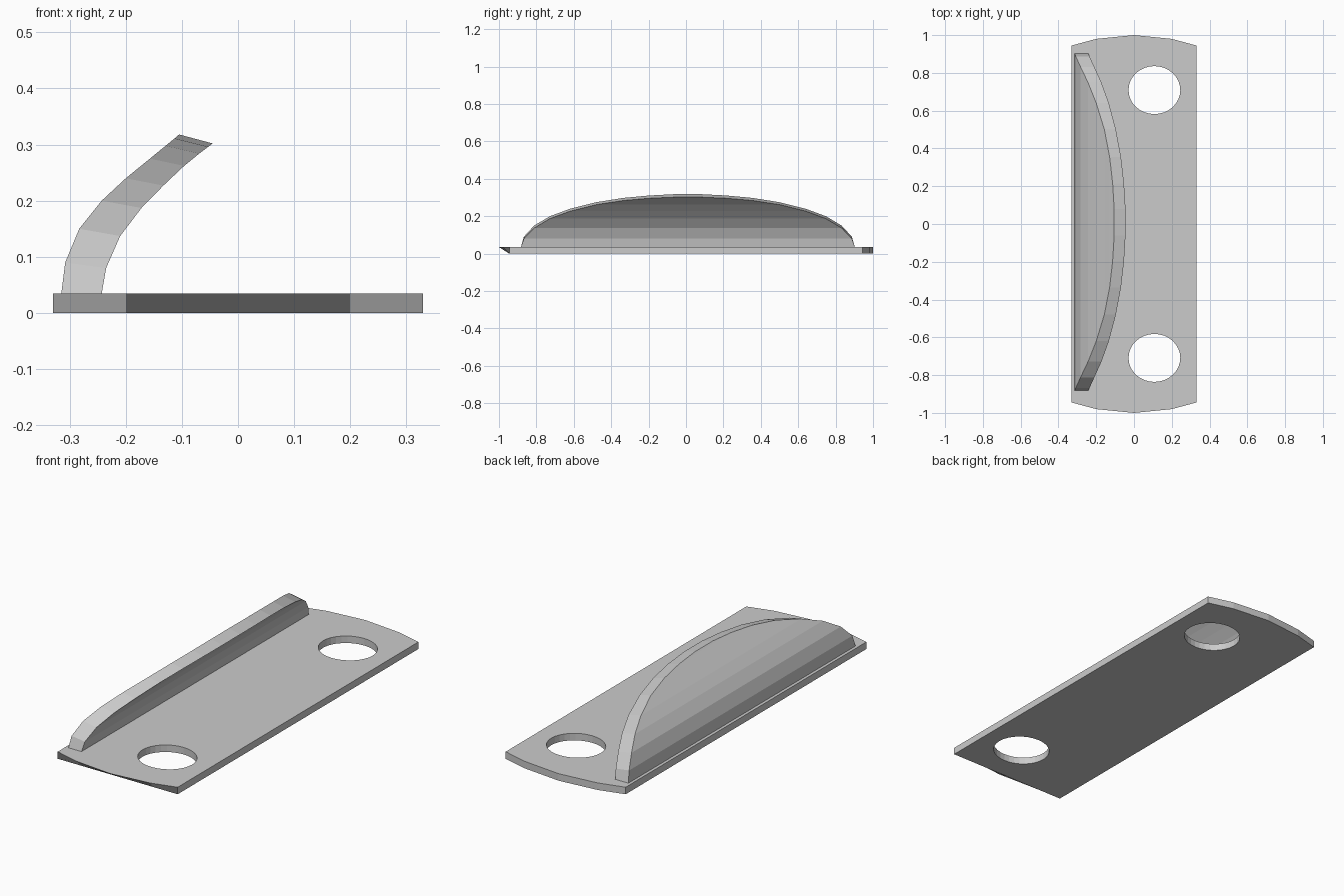
import bpy, bmesh

if "Cube" in bpy.data.objects:
    bpy.data.objects.remove(bpy.data.objects["Cube"])


def make_object(name, bm):
    bmesh.ops.recalc_face_normals(bm, faces=bm.faces)
    mesh = bpy.data.meshes.new(name)
    bm.to_mesh(mesh)
    bm.free()
    obj = bpy.data.objects.new(name, mesh)
    bpy.context.collection.objects.link(obj)
    return obj


def loft(name, rings):
    # Skin equal-length vertex rings and cap both ends
    bm = bmesh.new()
    vs = [[bm.verts.new(p) for p in r] for r in rings]
    n = len(vs[0])
    for a, b in zip(vs, vs[1:]):
        for i in range(n):
            j = (i + 1) % n
            bm.faces.new((a[i], a[j], b[j], b[i]))
    bm.faces.new(vs[0][::-1])
    bm.faces.new(vs[-1])
    return make_object(name, bm)


# Base plate: bowed ends, front end undercut to a straight lower edge
THICK = 0.035
back = [(0.33, 0.945), (0.2, 0.98), (0, 1.0), (-0.2, 0.98), (-0.33, 0.945)]
front = [(-x, -y) for x, y in back]
lower = [(x, y, 0) for x, y in back] + [(x, -0.945, 0) for x, y in front]
upper = [(x, y, THICK) for x, y in back + front]
plate = loft("base_plate", [lower, upper])

# Two slightly oval mounting holes
for side, label in ((1, "back"), (-1, "front")):
    bm = bmesh.new()
    bmesh.ops.create_cone(bm, cap_ends=True, segments=32,
                          radius1=1, radius2=1, depth=0.3)
    bmesh.ops.scale(bm, vec=(0.137, 0.127, 1), verts=bm.verts)
    bmesh.ops.translate(bm, vec=(0.108, 0.709 * side, 0), verts=bm.verts)
    cutter = make_object(label + "_hole_cutter", bm)
    cutter.hide_render = True
    cutter.hide_set(True)
    mod = plate.modifiers.new(label + "_hole", 'BOOLEAN')
    mod.operation = 'DIFFERENCE'
    mod.solver = 'EXACT'
    mod.object = cutter

# Curved grip: outer x, outer z, inner x, inner z, half length
rows = [
    (-0.315, 0.034, -0.243, 0.034, 0.893),
    (-0.308, 0.090, -0.235, 0.080, 0.877),
    (-0.283, 0.150, -0.210, 0.137, 0.822),
    (-0.243, 0.200, -0.172, 0.187, 0.738),
    (-0.200, 0.240, -0.133, 0.227, 0.630),
    (-0.157, 0.275, -0.096, 0.262, 0.490),
    (-0.129, 0.298, -0.069, 0.284, 0.345),
    (-0.113, 0.311, -0.053, 0.296, 0.205),
    (-0.105, 0.318, -0.045, 0.302, 0.070),
]
CY = 0.01
grip = loft("curved_grip", [
    [(ox, CY - h, oz), (ix, CY - h, iz), (ix, CY + h, iz), (ox, CY + h, oz)]
    for ox, oz, ix, iz, h in rows])
